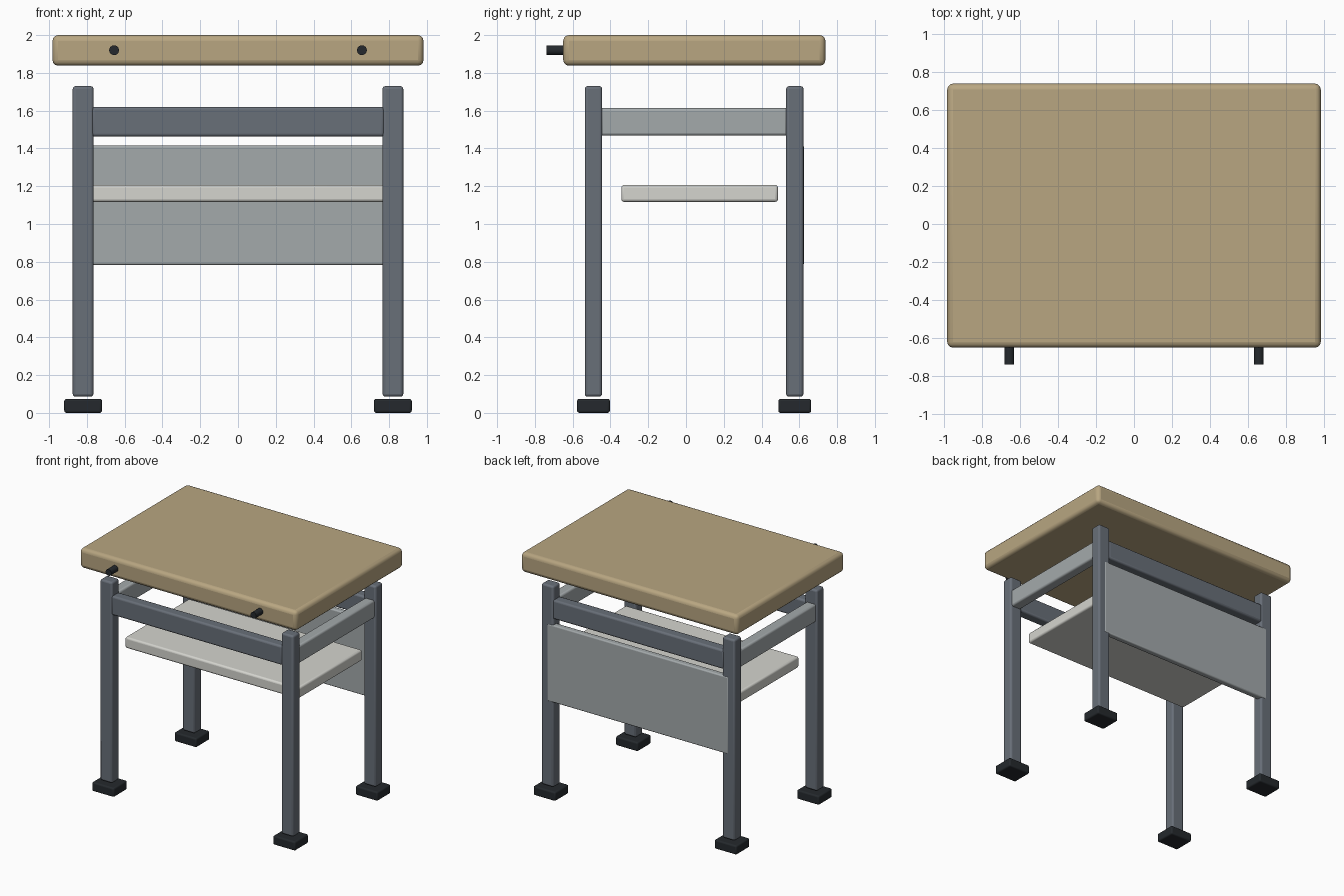
import bpy
import math

if "Cube" in bpy.data.objects:
    bpy.data.objects.remove(bpy.data.objects["Cube"])


def material(name, rgb):
    m = bpy.data.materials.new(name)
    m.diffuse_color = (*rgb, 1)
    m.use_nodes = True
    m.node_tree.nodes["Principled BSDF"].inputs["Base Color"].default_value = m.diffuse_color
    return m


WOOD = material("tan_top", (0.48, 0.38, 0.22))
STEEL = material("slate_metal", (0.14, 0.16, 0.19))
GREY = material("light_grey", (0.37, 0.40, 0.41))
PALE = material("pale_shelf", (0.66, 0.66, 0.62))
BLACK = material("black_rubber", (0.018, 0.022, 0.026))


def finish(ob, name, mat):
    ob.name = name
    ob.data.materials.append(mat)
    bpy.ops.object.shade_smooth_by_angle(angle=math.radians(35))
    return ob


def box(name, x, y, z, mat, bevel, segments=3):
    """Rounded box from (min, max) ranges on each axis."""
    ranges = (x, y, z)
    bpy.ops.mesh.primitive_cube_add(size=1, location=[(a + b) / 2 for a, b in ranges])
    ob = bpy.context.object
    ob.scale = [b - a for a, b in ranges]
    bpy.ops.object.transform_apply(location=False, rotation=False, scale=True)
    mod = ob.modifiers.new("rounded_edges", 'BEVEL')
    mod.width = bevel
    mod.segments = segments
    return finish(ob, name, mat)


def around(c, half):
    return (c - half, c + half)


# Table top
box("table_top", (-0.982, 0.982), (-0.65, 0.738), (1.838, 2.0), WOOD, 0.03)

LEG_X = 0.82
ROWS = (("front", -0.49), ("back", 0.576))
SIDES = (("left", -1), ("right", 1))

# Legs and feet
for row, y in ROWS:
    for side, s in SIDES:
        box(f"{row}_{side}_leg", around(s * LEG_X, 0.055), around(y, 0.046),
            (0.086, 1.73), STEEL, 0.015)
        box(f"{row}_{side}_foot", around(s * LEG_X, 0.1), around(y, 0.087),
            (0.0, 0.074), BLACK, 0.012)
    # Long rails between the legs
    box(f"{row}_rail", (-0.775, 0.775), around(y, 0.044), (1.463, 1.62), STEEL, 0.015)

for side, s in SIDES:
    # Side rails
    box(f"{side}_side_rail", around(s * LEG_X, 0.044), (-0.455, 0.54),
        (1.468, 1.614), GREY, 0.015)
    # Hook pegs on the front edge
    bpy.ops.mesh.primitive_cylinder_add(vertices=24, radius=0.026, depth=0.13,
                                        location=(s * 0.656, -0.673, 1.92),
                                        rotation=(math.pi / 2, 0, 0))
    finish(bpy.context.object, f"{side}_peg", BLACK)

# Book shelf and back panel
box("shelf", (-0.785, 0.785), (-0.342, 0.487), (1.117, 1.207), PALE, 0.015)
box("back_panel", (-0.82, 0.82), (0.575, 0.625), (0.783, 1.415), GREY, 0.01)
